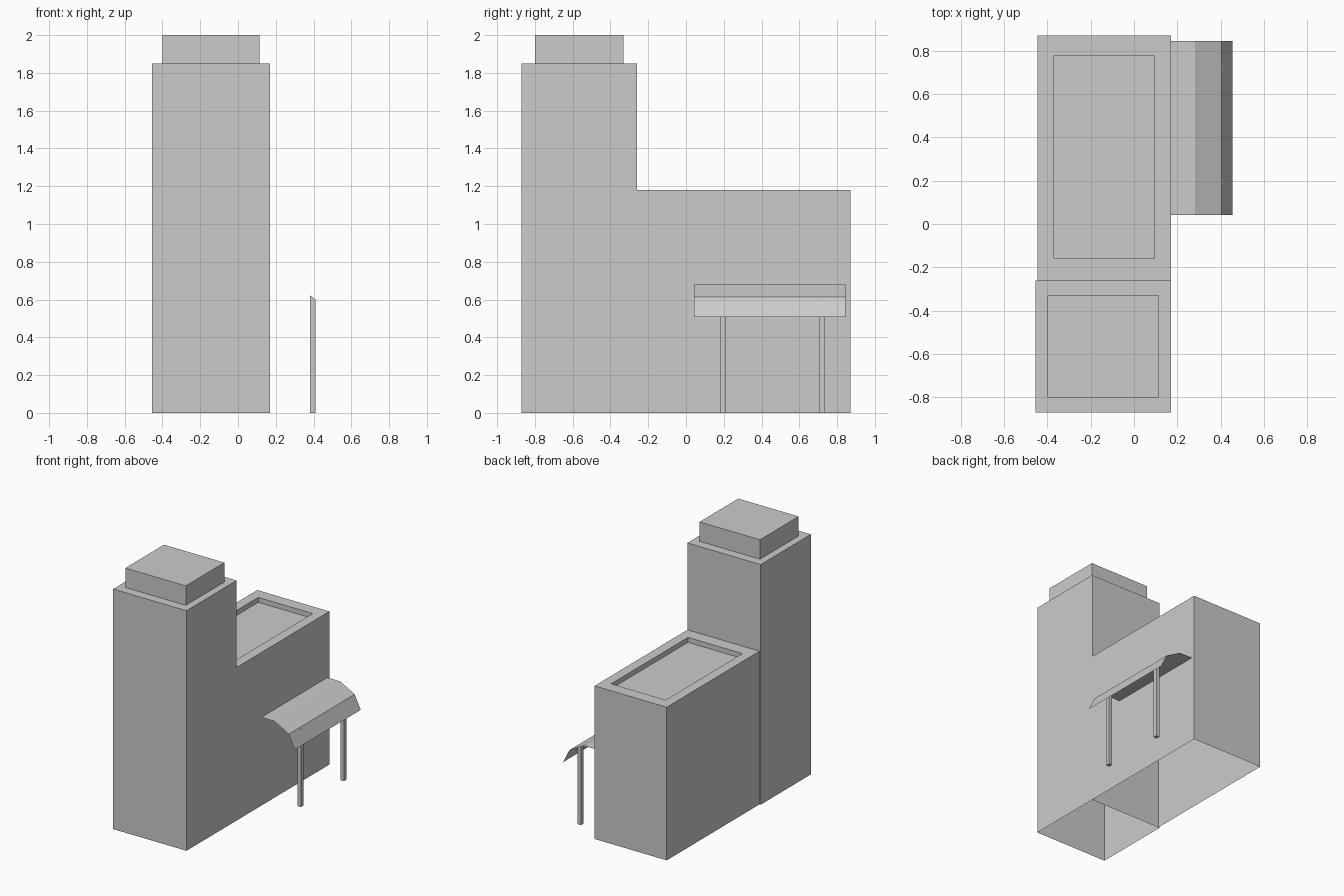
import bpy

if "Cube" in bpy.data.objects:
    bpy.data.objects.remove(bpy.data.objects["Cube"])


def mesh_object(name, verts, faces):
    mesh = bpy.data.meshes.new(name)
    mesh.from_pydata(verts, [], faces)
    mesh.update()
    obj = bpy.data.objects.new(name, mesh)
    bpy.context.collection.objects.link(obj)
    return obj


def ring(x0, x1, y0, y1, z):
    return [(x0, y0, z), (x1, y0, z), (x1, y1, z), (x0, y1, z)]


def stepped_block(name, outer, inner, top, inner_z, skip=()):
    """Open-bottomed shell whose roof steps up or down inside a rim."""
    verts = (ring(*outer, 0) + ring(*outer, top)
             + ring(*inner, top) + ring(*inner, inner_z))
    faces = [(12, 13, 14, 15)]
    for level in range(3):
        for i in range(4):
            if (level, i) in skip:
                continue
            a, b = level * 4 + i, level * 4 + (i + 1) % 4
            faces.append((a, b, b + 4, a + 4))
    return mesh_object(name, verts, faces)


# Tall front tower with raised roof cap
stepped_block("tower", (-0.455, 0.17, -0.87, -0.26),
              (-0.40, 0.115, -0.80, -0.33), 1.85, 2.0)

# Lower rear wing with sunken roof; its front is closed by the tower
stepped_block("rear_wing", (-0.445, 0.17, -0.26, 0.87),
              (-0.37, 0.095, -0.16, 0.775), 1.18, 1.142, skip={(0, 0)})

# Thin folded awning on the right wall
profile = [(0.17, 0.68), (0.281, 0.68), (0.403, 0.613), (0.455, 0.507)]
verts = [(x, y, z) for x, z in profile for y in (0.042, 0.845)]
mesh_object("awning", verts,
            [(2 * i, 2 * i + 2, 2 * i + 3, 2 * i + 1) for i in range(3)])

# Two awning posts with tops cut to the slope
for name, y in (("front_post", 0.195), ("back_post", 0.72)):
    verts = ring(0.38, 0.41, y - 0.016, y + 0.016, 0)
    verts += [(x, py, 0.623 if x < 0.39 else 0.6) for x, py, _ in verts]
    faces = [(3, 2, 1, 0), (4, 5, 6, 7)]
    faces += [(i, (i + 1) % 4, (i + 1) % 4 + 4, i + 4) for i in range(4)]
    mesh_object(name, verts, faces)
